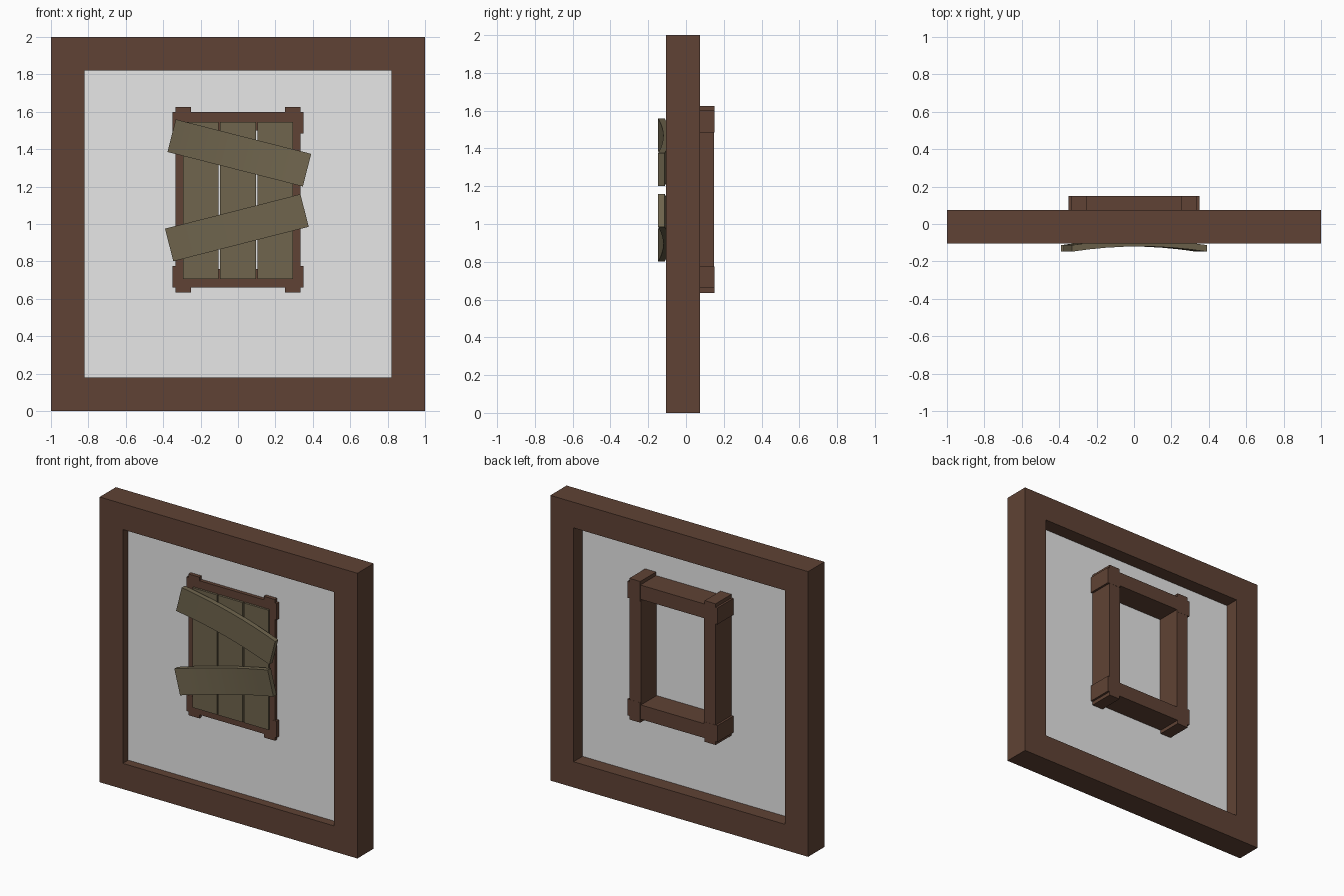
import bpy, math
from mathutils import Matrix, Vector

cube = bpy.data.objects.get("Cube")
if cube:
    bpy.data.objects.remove(cube, do_unlink=True)


def material(name, rgb):
    m = bpy.data.materials.new(name)
    m.use_nodes = True
    m.diffuse_color = (*rgb, 1)
    m.node_tree.nodes["Principled BSDF"].inputs["Base Color"].default_value = (*rgb, 1)
    return m


brown = material("dark brown wood", (0.115, 0.055, 0.035))
olive = material("weathered olive wood", (0.16, 0.13, 0.075))
plaster = material("pale grey plaster", (0.8, 0.8, 0.8))


def build(name, verts, faces, mat):
    mesh = bpy.data.meshes.new(name)
    mesh.from_pydata(verts, [], faces)
    mesh.materials.append(mat)
    ob = bpy.data.objects.new(name, mesh)
    bpy.context.collection.objects.link(ob)
    return ob


def box(name, x, y, z, mat):
    verts = [(a, b, c) for a in x for b in y for c in z]
    faces = [(0, 1, 3, 2), (4, 6, 7, 5), (0, 4, 5, 1),
             (2, 3, 7, 6), (0, 2, 6, 4), (1, 5, 7, 3)]
    return build(name, verts, faces, mat)


def ring(name, outer, inner, y, mat):
    """Rectangular frame; outer and inner are (half width, bottom, top)."""
    verts = []
    for depth in y:
        for w, low, high in (outer, inner):
            verts += [(-w, depth, low), (w, depth, low), (w, depth, high), (-w, depth, high)]
    faces = []
    for i in range(4):
        j = (i + 1) % 4
        faces += [(i, j, j + 4, i + 4), (i + 8, i + 12, j + 12, j + 8),
                  (i, i + 8, j + 8, j), (i + 4, j + 4, j + 12, i + 12)]
    return build(name, verts, faces, mat)


def bowed_plank(name, centre, length, width, angle, bow=0.028, thick=0.035, steps=8):
    """Plank whose ends curl forward, away from the window."""
    turn = Matrix.Rotation(-math.radians(angle), 4, "Y")
    verts, faces = [], []
    for i in range(steps + 1):
        t = 2 * i / steps - 1
        front = -bow * t * t
        for y, z in ((front, -1), (front + thick, -1), (front + thick, 1), (front, 1)):
            verts.append(turn @ Vector((t * length / 2, y, z * width / 2)) + Vector(centre))
    for i in range(steps):
        for k in range(4):
            a, b = i * 4 + k, i * 4 + (k + 1) % 4
            faces.append((a, a + 4, b + 4, b))
    last = steps * 4
    faces += [(0, 1, 2, 3), (last + 3, last + 2, last + 1, last)]
    ob = build(name, verts, faces, olive)
    ob.data.shade_smooth()
    ob.data.set_sharp_from_angle(angle=math.radians(30))
    return ob


# Wall with its heavy timber surround
ring("wall_frame", (1, 0, 2), (0.82, 0.18, 1.82), (-0.105, 0.075), brown)
box("wall_panel", (-0.83, 0.83), (-0.045, -0.025), (0.17, 1.83), plaster)

# Window frame passing through the wall
ring("window_frame", (0.335, 0.66, 1.6), (0.245, 0.76, 1.5), (-0.07, 0.149), brown)

# Crossed corner blocks
for side, sx in (("left", 1), ("right", -1)):
    for level, sz in (("upper", 1), ("lower", -1)):
        xs = lambda a, b: sorted((sx * a, sx * b))
        zs = lambda a, b: sorted((1.13 + sz * a, 1.13 + sz * b))
        box(f"{level}_{side}_post_block", xs(0.25, 0.335), (-0.071, 0.15),
            zs(0.36, 0.495), brown)
        box(f"{level}_{side}_rail_block", xs(0.25, 0.35), (-0.071, 0.15),
            zs(0.355, 0.47), brown)

# Upright boards covering the opening
for i, name in enumerate(("right", "middle", "left")):
    x = (i - 1) * 0.2
    box(f"{name}_upright_board", (x - 0.095, x + 0.095), (-0.085, -0.065),
        (0.705, 1.545), olive)

# Slanted planks nailed across
bowed_plank("upper_cross_plank", (0.007, -0.12, 1.38), 0.747, 0.18, -14.3)
bowed_plank("lower_cross_plank", (-0.006, -0.12, 0.98), 0.747, 0.18, 14.3)
